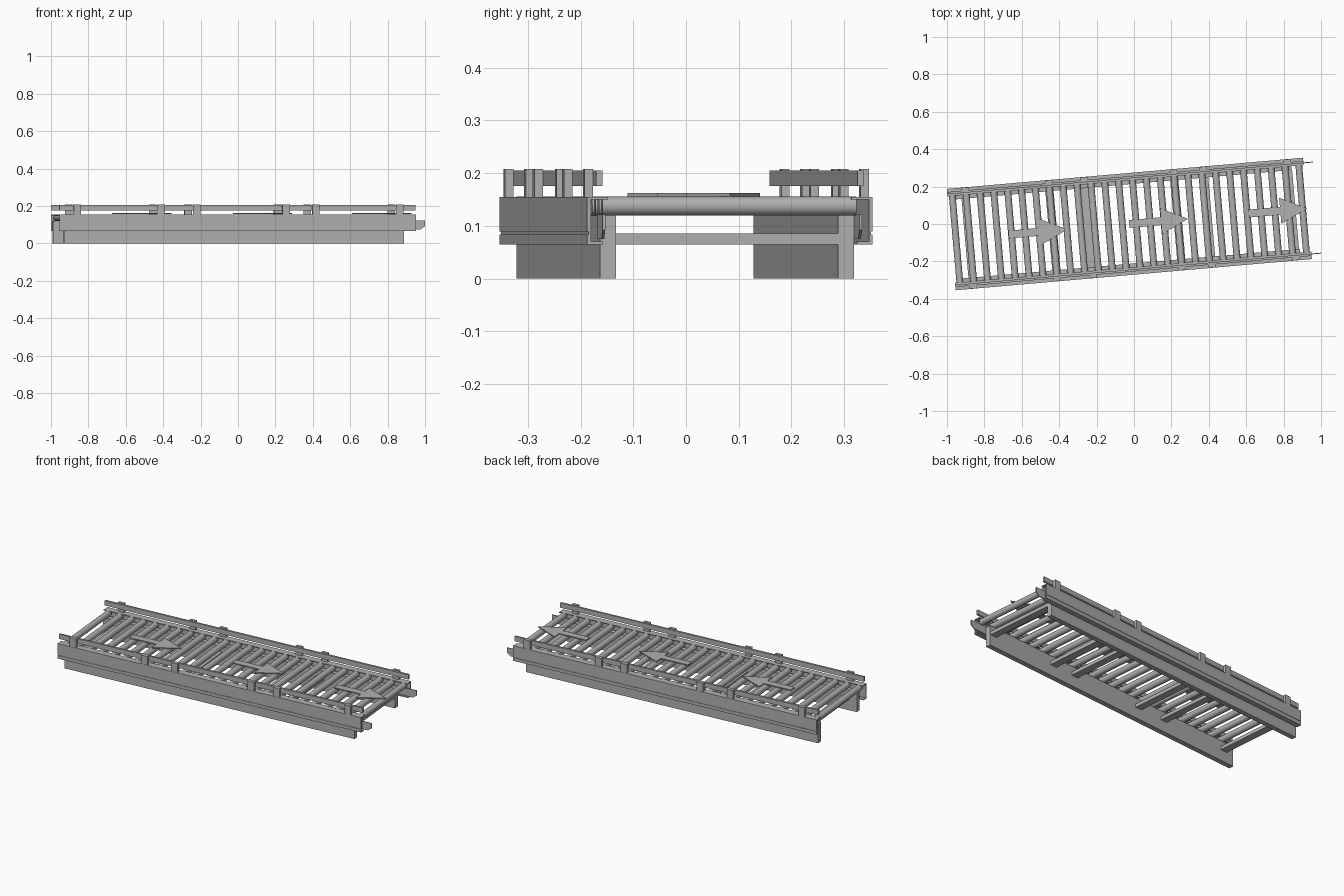
import bpy, bmesh, math
from mathutils import Matrix, Vector

cube = bpy.data.objects.get("Cube")
if cube:
    bpy.data.objects.remove(cube, do_unlink=True)

grey = bpy.data.materials.new("machine grey")
grey.use_nodes = True
COLOR = (0.44, 0.44, 0.44, 1)
grey.diffuse_color = COLOR
grey.node_tree.nodes["Principled BSDF"].inputs["Base Color"].default_value = COLOR

# The conveyor is built straight along x, then set at a slight angle
PLACE = Matrix.Translation((-0.025, 0, 0)) @ Matrix.Rotation(math.radians(5), 4, 'Z')
HALF = 0.956


def finish(name, bm, smooth=False):
    bmesh.ops.recalc_face_normals(bm, faces=bm.faces)
    bm.transform(PLACE)
    mesh = bpy.data.meshes.new(name)
    bm.to_mesh(mesh)
    bm.free()
    mesh.materials.append(grey)
    obj = bpy.data.objects.new(name, mesh)
    bpy.context.collection.objects.link(obj)
    if smooth:
        bpy.ops.object.select_all(action='DESELECT')
        obj.select_set(True)
        bpy.context.view_layer.objects.active = obj
        bpy.ops.object.shade_smooth_by_angle(angle=math.radians(40))
    return obj


def add_box(bm, x, y, z):
    size = Vector((x[1] - x[0], y[1] - y[0], z[1] - z[0]))
    mid = Vector((sum(x) / 2, sum(y) / 2, sum(z) / 2))
    m = Matrix.Translation(mid) @ Matrix.Diagonal((*size, 1))
    bmesh.ops.create_cube(bm, size=1, matrix=m)


def add_prism(bm, points, offset):
    face = bm.faces.new([bm.verts.new(p) for p in points])
    out = bmesh.ops.extrude_face_region(bm, geom=[face])
    moved = [v for v in out["geom"] if isinstance(v, bmesh.types.BMVert)]
    bmesh.ops.translate(bm, verts=moved, vec=offset)


STATIONS = (-0.86, -0.41, -0.22, 0.26, 0.42, 0.87)

# Open side channel section: outer web with a groove, inward flanges
CHANNEL = [(0.242, 0.065), (0.272, 0.065), (0.272, 0.084), (0.269, 0.084),
           (0.269, 0.089), (0.272, 0.089), (0.272, 0.155), (0.232, 0.155),
           (0.232, 0.150), (0.265, 0.150), (0.265, 0.070), (0.242, 0.070)]
# Connector plate outline with a chamfered lower tip
TAB = [(0.88, 0.075), (0.985, 0.075), (1.008, 0.092), (1.008, 0.122), (0.88, 0.122)]

for side, s, start, end in (("right", -1, -0.93, 0.896), ("left", 1, -0.948, 0.89)):
    def span(a, b):
        return sorted((s * a, s * b))

    bm = bmesh.new()
    add_prism(bm, [(-HALF, s * y, z) for y, z in CHANNEL], (2 * HALF, 0, 0))
    finish(side + "_side_channel", bm)

    bm = bmesh.new()
    add_box(bm, (start, end), span(0.212, 0.242), (0, 0.12))
    finish(side + "_base_panel", bm)

    bm = bmesh.new()
    add_box(bm, (-HALF, HALF), span(0.243, 0.255), (0.176, 0.205))
    finish(side + "_guard_rail", bm)

    bm = bmesh.new()
    for x in STATIONS:
        add_box(bm, (x - 0.02, x + 0.02), span(0.255, 0.271), (0.154, 0.208))
    finish(side + "_guard_posts", bm)

    bm = bmesh.new()
    add_prism(bm, [(x, s * 0.242, z) for x, z in TAB], (0, s * 0.005, 0))
    finish(side + "_connector_plate", bm)

# Rollers
bm = bmesh.new()
COUNT = 26
for i in range(COUNT):
    x = -0.93 + 1.86 * i / (COUNT - 1)
    m = Matrix.Translation((x, 0, 0.1375)) @ Matrix.Rotation(math.pi / 2, 4, 'X')
    bmesh.ops.create_cone(bm, cap_ends=True, segments=20, radius1=0.018,
                          radius2=0.018, depth=0.484, matrix=m)
finish("rollers", bm, smooth=True)

# Cross bars tying the base panels together
bm = bmesh.new()
for x in STATIONS:
    add_box(bm, (x - 0.022, x + 0.022), (-0.213, 0.213), (0.065, 0.085))
finish("cross_bars", bm)

# Flat direction arrows lying on the rollers
for i, tail in enumerate((-0.648, 0.0, 0.64)):
    half = [(0, 0.021), (0.17, 0.021), (0.17, 0.07)]
    outline = half + [(0.315, 0)] + [(x, -y) for x, y in reversed(half)]
    bm = bmesh.new()
    add_prism(bm, [(tail + x, y, 0.156) for x, y in outline], (0, 0, 0.006))
    finish("direction_arrow_%d" % (i + 1), bm)
